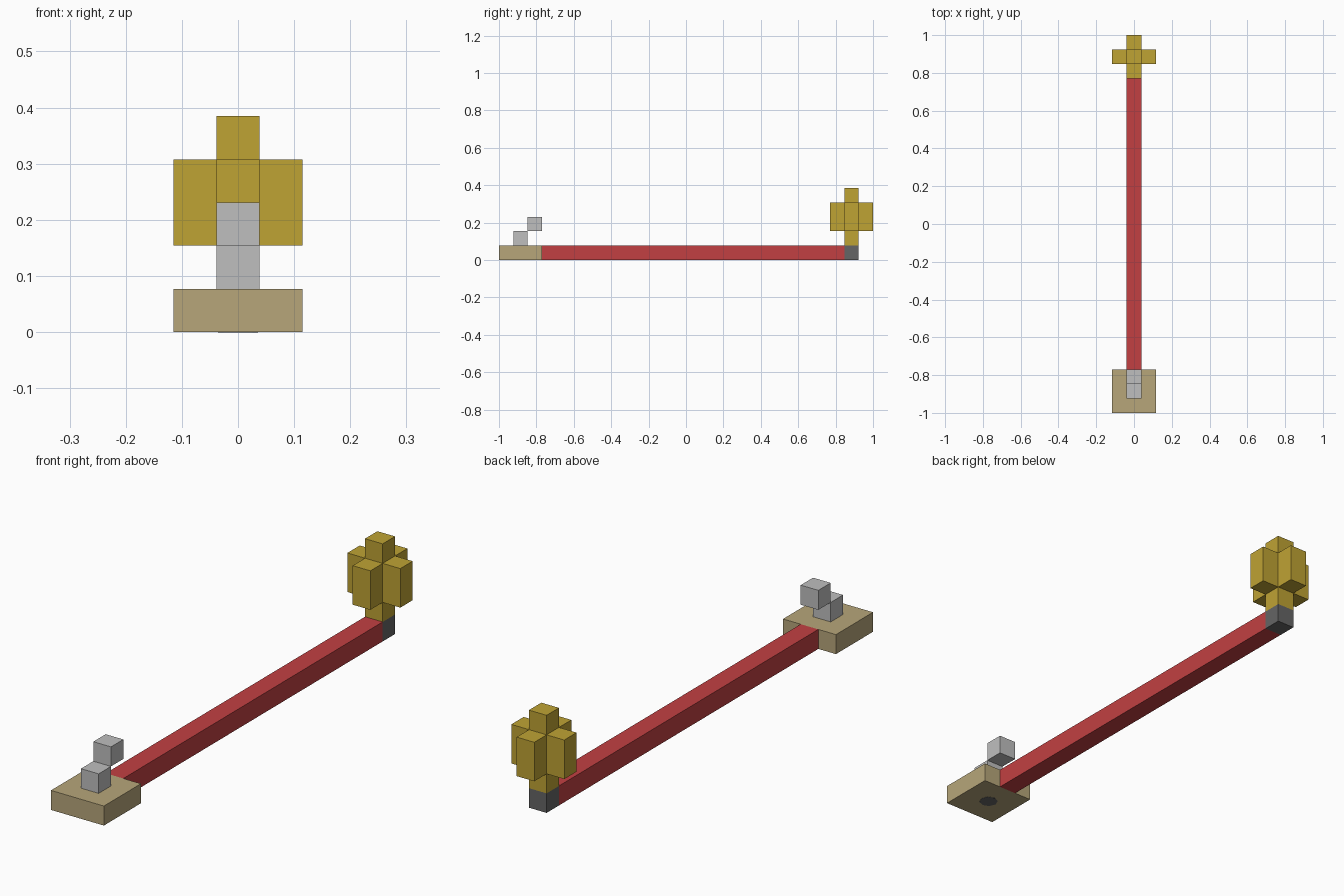
import bpy, bmesh
from mathutils import Matrix, Vector

if "Cube" in bpy.data.objects:
    bpy.data.objects.remove(bpy.data.objects["Cube"], do_unlink=True)

U = 2 / 26  # one block


def material(name, rgb):
    lin = [((c / 255 + 0.055) / 1.055) ** 2.4 for c in rgb] + [1]
    m = bpy.data.materials.new(name)
    m.use_nodes = True
    m.diffuse_color = lin
    m.node_tree.nodes["Principled BSDF"].inputs["Base Color"].default_value = lin
    return m


gold = material("gold", (191, 163, 52))
red = material("red", (194, 64, 66))
tan = material("tan", (183, 166, 122))
silver = material("silver", (191, 191, 191))
dark = material("dark_grey", (101, 101, 101))


def finish(name, bm, mat):
    mesh = bpy.data.meshes.new(name)
    bm.to_mesh(mesh)
    bm.free()
    mesh.materials.append(mat)
    ob = bpy.data.objects.new(name, mesh)
    bpy.context.collection.objects.link(ob)
    return ob


def block(name, lo, hi, mat):
    """Box between two corners given in block units."""
    lo, hi = Vector(lo) * U, Vector(hi) * U
    bm = bmesh.new()
    bmesh.ops.create_cube(bm, size=1, matrix=Matrix.Translation((lo + hi) / 2)
                          @ Matrix.Diagonal((*(hi - lo), 1)))
    return finish(name, bm, mat)


# Base foot with a stepped pair of blocks on top
block("base_plate", (-1.5, -13, 0), (1.5, -10, 1), tan)
block("lower_step", (-0.5, -12, 1), (0.5, -11, 2), silver)
block("upper_step", (-0.5, -11, 2), (0.5, -10, 3), silver)

# Dark octagonal spot under the base
bm = bmesh.new()
bmesh.ops.create_cone(bm, cap_ends=True, segments=8, radius1=0.036, radius2=0.036,
                      depth=0.004, matrix=Matrix.Translation((0, -11.5 * U, 0.001)))
finish("base_spot", bm, dark)

# Long bar with a dark end block
block("long_bar", (-0.5, -10, 0), (0.5, 11, 1), red)
block("bar_end", (-0.5, 11, 0), (0.5, 12, 1), dark)

# Gold head: a core with four blades around it
block("head_core", (-0.5, 11, 1), (0.5, 12, 5), gold)
for name, dx, dy in (("left", 1, 0), ("right", -1, 0), ("front", 0, -1), ("back", 0, 1)):
    block("head_blade_" + name, (dx - 0.5, 11 + dy, 2), (dx + 0.5, 12 + dy, 4), gold)
